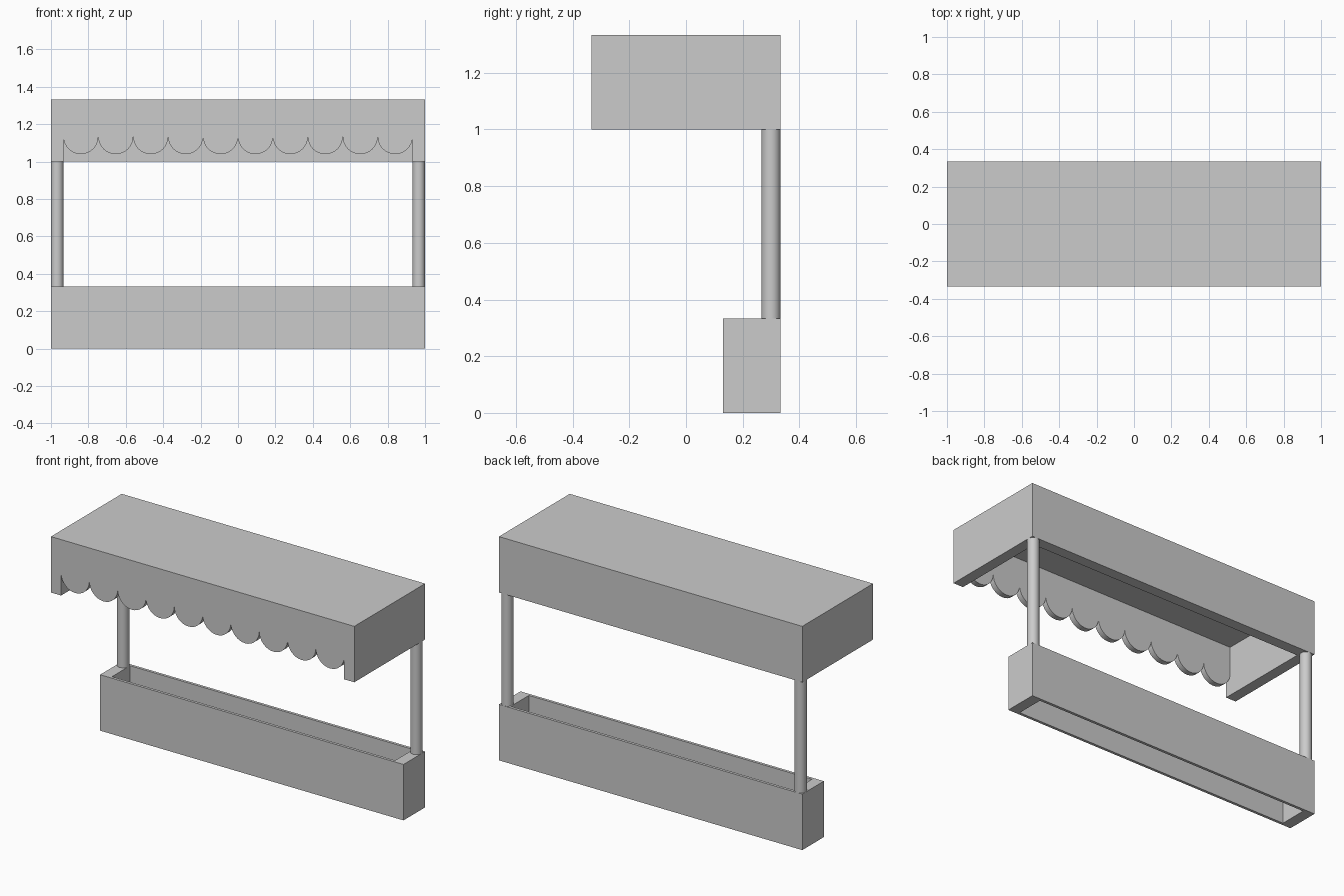
import bpy, bmesh, math

if "Cube" in bpy.data.objects:
    bpy.data.objects.remove(bpy.data.objects["Cube"])

T = 1 / 15          # side/back wall thickness and post diameter
D = 1 / 3           # half depth, and height of roof and counter
FRONT = 0.13        # y of the counter's front
SCALLOPS, ARC = 10, 16


def add_object(name, bm):
    bmesh.ops.recalc_face_normals(bm, faces=bm.faces)
    mesh = bpy.data.meshes.new(name)
    bm.to_mesh(mesh)
    bm.free()
    obj = bpy.data.objects.new(name, mesh)
    bpy.context.collection.objects.link(obj)
    return obj


def box(name, lo, hi):
    bm = bmesh.new()
    bmesh.ops.create_cube(bm, size=1)
    for v in bm.verts:
        v.co = [(a + b) / 2 + c * (b - a) for a, b, c in zip(lo, hi, v.co)]
    return add_object(name, bm)


def prism(name, outline, y0, y1):
    bm = bmesh.new()
    face = bm.faces.new([bm.verts.new((x, y0, z)) for x, z in outline])
    moved = bmesh.ops.extrude_face_region(bm, geom=[face])["geom"]
    for v in moved:
        if isinstance(v, bmesh.types.BMVert):
            v.co.y = y1
    return add_object(name, bm)


def select(obj):
    bpy.ops.object.select_all(action='DESELECT')
    obj.select_set(True)
    bpy.context.view_layer.objects.active = obj


def cut(obj, cutter):
    mod = obj.modifiers.new("cut", 'BOOLEAN')
    mod.operation, mod.solver, mod.object = 'DIFFERENCE', 'EXACT', cutter
    select(obj)
    bpy.ops.object.modifier_apply(modifier=mod.name)
    bpy.data.objects.remove(cutter)


# Roof: hollow box, open underneath, with a thinner front and top
roof = box("canopy_roof", (-1, -D, 1), (1, D, 1 + D))
cut(roof, box("roof_cavity", (-1 + T, -D + T / 2, 0.8), (1 - T, D - T, 1 + D - T / 2)))

# Scalloped lower edge of the front valance
inner = 1 - T
r = inner / SCALLOPS
outline = [(-inner, 0.8), (-inner, 1 + 2 * T)]
for i in range(SCALLOPS):
    cx = -inner + r * (2 * i + 1)
    for k in range(1, ARC + 1):
        a = math.pi * (1 + k / ARC)
        outline.append((cx + r * math.cos(a), 1 + 2 * T + r * math.sin(a)))
outline.append((inner, 0.8))
cut(roof, prism("scallop_cutter", outline, -D - 0.1, -D + T))
select(roof)
bpy.ops.object.shade_smooth_by_angle(angle=math.radians(30))

# Counter: rectangular frame, open top and bottom
counter = box("counter", (-1, FRONT, 0), (1, D, D))
cut(counter, box("counter_cavity", (-1 + T, FRONT + T / 4, -0.1),
                 (1 - T, D - T / 4, D + 0.1)))

# Round posts at the back corners
for side, name in ((-1, "left_post"), (1, "right_post")):
    bpy.ops.mesh.primitive_cylinder_add(
        vertices=32, radius=T / 2, depth=1 - D,
        location=(side * (1 - T / 2), D - T / 2, (1 + D) / 2))
    bpy.context.object.name = name
    bpy.ops.object.shade_smooth_by_angle(angle=math.radians(30))
